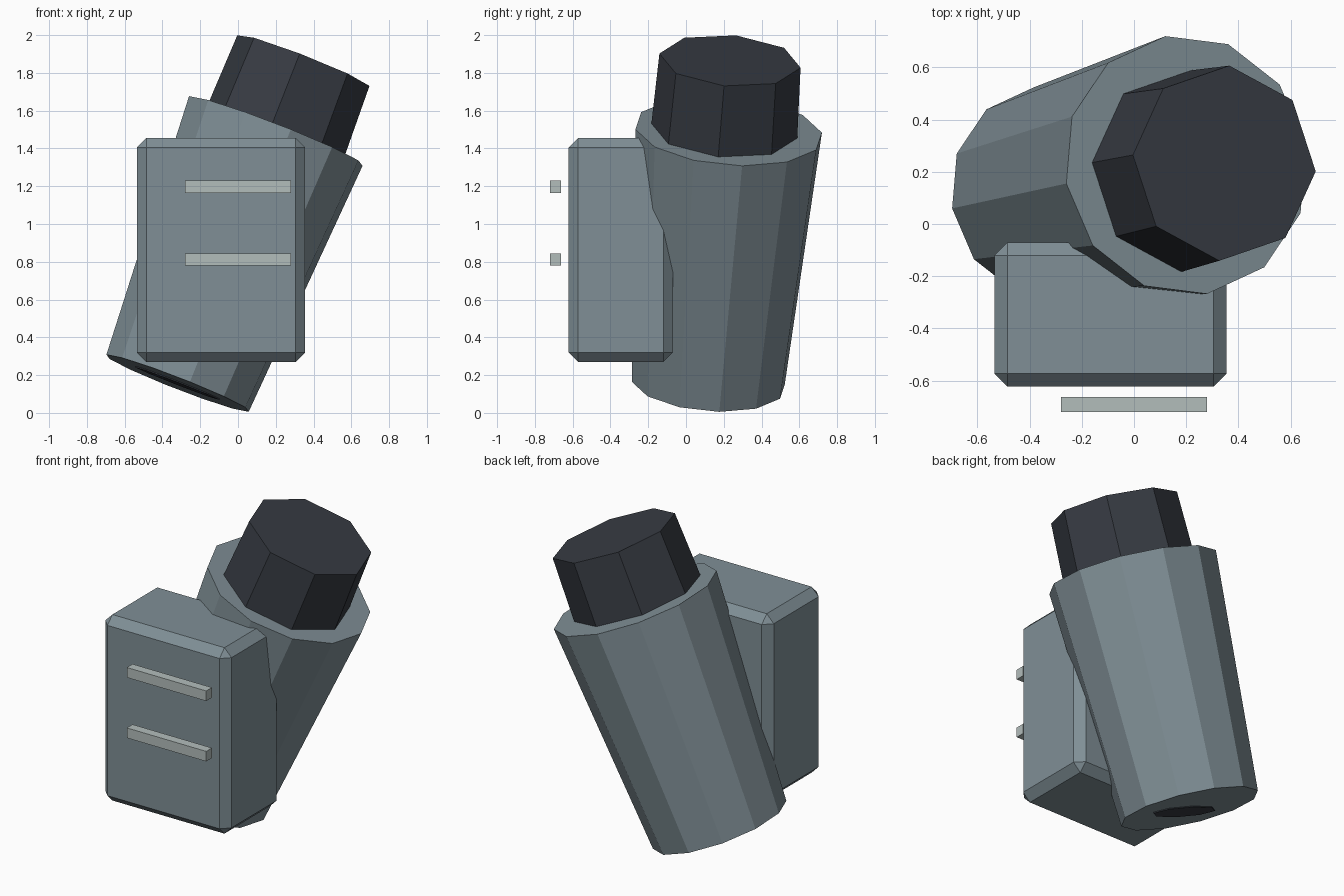
import bpy, bmesh, math
from mathutils import Vector, Matrix

if "Cube" in bpy.data.objects:
    bpy.data.objects.remove(bpy.data.objects["Cube"])


def material(name, rgb):
    m = bpy.data.materials.new(name)
    m.diffuse_color = (*rgb, 1)
    m.use_nodes = True
    m.node_tree.nodes["Principled BSDF"].inputs["Base Color"].default_value = m.diffuse_color
    return m


STEEL = material("blue grey", (0.215, 0.275, 0.305))
DARK = material("charcoal", (0.038, 0.044, 0.056))
PALE = material("pale grey", (0.45, 0.51, 0.50))

# Shared direction of the leaning tube and its cap
AXIS = Vector((0.52, 0.108, 1.335)).normalized()
LEAN = Vector((0, 0, 1)).rotation_difference(AXIS).to_matrix().to_4x4()


def finish(name, bm, mat):
    mesh = bpy.data.meshes.new(name)
    bm.to_mesh(mesh)
    bm.free()
    mesh.materials.append(mat)
    ob = bpy.data.objects.new(name, mesh)
    bpy.context.collection.objects.link(ob)
    return ob


def leaning_cone(name, base, height, r1, r2, sides, turn, mat, squash=1.0):
    """Flat-sided cone frustum with its base centre at `base`, along AXIS."""
    bm = bmesh.new()
    bmesh.ops.create_cone(bm, cap_ends=True, segments=sides,
                          radius1=r1, radius2=r2, depth=height)
    # put the first corner on local x before turning
    first = max(bm.verts, key=lambda v: (round(v.co.x, 4), v.co.y))
    a = math.atan2(first.co.y, first.co.x)
    place = (Matrix.Translation(base) @ LEAN
             @ Matrix.Diagonal((1, squash, 1, 1))
             @ Matrix.Rotation(math.radians(turn) - a, 4, 'Z')
             @ Matrix.Translation((0, 0, height / 2)))
    bm.transform(place)
    return finish(name, bm, mat)


def box(name, lo, hi, mat, chamfer=0):
    lo, hi = Vector(lo), Vector(hi)
    bm = bmesh.new()
    bmesh.ops.create_cube(bm, size=1)
    bm.transform(Matrix.Translation((lo + hi) / 2)
                 @ Matrix.Diagonal((*(hi - lo), 1)))
    if chamfer:
        bmesh.ops.bevel(bm, geom=bm.edges[:], offset=chamfer, segments=1,
                        affect='EDGES', clamp_overlap=True)
    return finish(name, bm, mat)


# Leaning tube, a little wider at the top
foot = Vector((-0.32, 0.118, 0.157))
leaning_cone("tube", foot, 1.437, 0.41, 0.50, 12, 9, STEEL)

# Dark cap sunk slightly into the tube
cap_base = Vector((0.202, 0.203, 1.495)) - AXIS * 0.05
leaning_cone("cap", cap_base, 0.448, 0.39, 0.376, 8, -4, DARK)

# Thin dark patch under the tube
leaning_cone("foot_patch", foot + Vector((0, -0.05, 0.004)) - AXIS * 0.006,
             0.008, 0.24, 0.24, 8, -4, DARK, squash=0.4)

# Chamfered box on the front
box("front_box", (-0.535, -0.622, 0.27), (0.355, -0.07, 1.455), STEEL, 0.05)

# Two pale bars floating in front of the box
for i, z in enumerate((0.812, 1.197)):
    box(f"bar_{i + 1}", (-0.28, -0.72, z - 0.032), (0.28, -0.662, z + 0.032), PALE)
